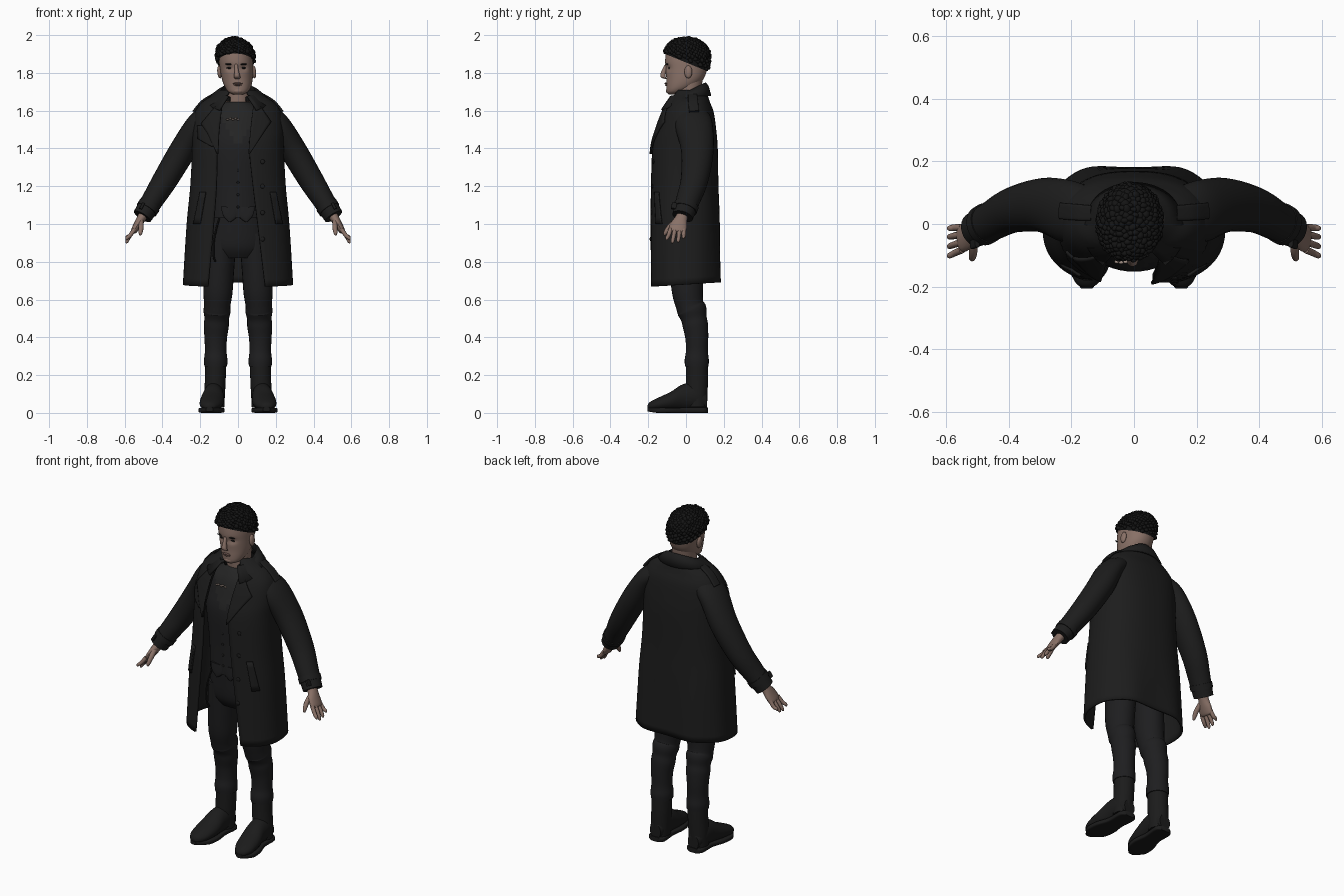
import bpy, bmesh, math, random
from mathutils import Vector, Matrix

random.seed(4)
if "Cube" in bpy.data.objects:
    bpy.data.objects.remove(bpy.data.objects["Cube"])
made = []


def material(name, r, g, b):
    m = bpy.data.materials.new(name)
    m.use_nodes = True
    m.diffuse_color = (r, g, b, 1)
    m.node_tree.nodes["Principled BSDF"].inputs["Base Color"].default_value = (r, g, b, 1)
    return m


COAT = material("coat black", .012, .012, .012)
VEST = material("vest charcoal", .014, .014, .015)
SHIRT = material("shirt grey", .018, .018, .018)
DENIM = material("trouser black", .013, .013, .014)
BOOT = material("boot leather", .011, .011, .011)
HAIR = material("hair black", .007, .007, .007)
SKIN = material("skin", .25, .165, .135)
LIP = material("lip", .17, .1, .085)
METAL = material("pale metal", .35, .27, .23)


def finish(name, bm, mat, solid=0, offset=0):
    bmesh.ops.recalc_face_normals(bm, faces=bm.faces)
    me = bpy.data.meshes.new(name)
    bm.to_mesh(me)
    bm.free()
    me.materials.append(mat)
    ob = bpy.data.objects.new(name, me)
    bpy.context.collection.objects.link(ob)
    if solid:
        mod = ob.modifiers.new("thickness", "SOLIDIFY")
        mod.thickness, mod.offset = solid, offset
    made.append(ob)
    return ob


def spline(rows, steps=5):
    """Smooth interpolation through rows of numbers."""
    out = []
    for i in range(len(rows) - 1):
        a, b, c, d = (rows[max(0, min(len(rows) - 1, i + k))] for k in (-1, 0, 1, 2))
        for j in range(steps):
            t = j / steps
            out.append([q + .5 * t * (r - p + t * (2*p - 5*q + 4*r - s + t * (3*(q - r) + s - p)))
                        for p, q, r, s in zip(a, b, c, d)])
    return out + [list(rows[-1])]


def skin_grid(bm, rings, closed):
    vs = [[bm.verts.new(p) for p in r] for r in rings]
    n = len(vs[0])
    for a, b in zip(vs, vs[1:]):
        for i in range(n if closed else n - 1):
            bm.faces.new((a[i], a[(i + 1) % n], b[(i + 1) % n], b[i]))
    return vs


def power(v, p):
    return math.copysign(abs(v) ** p, v)


def tube(name, rows, mat, ref=(0, 1, 0), axis=None, n=24, p=1):
    """Loft of oval sections; rows hold x, y, z, radius along ref, radius across."""
    rows, rings = spline(rows), []
    for i, (x, y, z, ru, rv) in enumerate(rows):
        nxt, prv = rows[min(i + 1, len(rows) - 1)], rows[max(i - 1, 0)]
        t = Vector(axis) if axis else (Vector(nxt[:3]) - Vector(prv[:3])).normalized()
        u = Vector(ref) - t * t.dot(Vector(ref))
        u.normalize()
        v = t.cross(u)
        rings.append([Vector((x, y, z)) + u * ru * power(math.cos(a), p) + v * rv * power(math.sin(a), p)
                      for a in (math.tau * k / n for k in range(n))])
    bm = bmesh.new()
    vs = skin_grid(bm, rings, True)
    bm.faces.new(vs[0])
    bm.faces.new(vs[-1])
    return finish(name, bm, mat)


def stack(name, rows, mat, n=32, p=1):
    """Upright loft; rows hold z, centre y, half width, half depth."""
    return tube(name, [(0, cy, z, rx, ry) for z, cy, rx, ry in rows], mat, (1, 0, 0), (0, 0, 1), n, p)


def blob(name, loc, size, mat):
    bm = bmesh.new()
    bmesh.ops.create_uvsphere(bm, u_segments=16, v_segments=10, radius=1,
                              matrix=Matrix.Translation(loc) @ Matrix.Diagonal((*size, 1)))
    return finish(name, bm, mat)


# Coat shell: z, half width, front y, back y, right and left opening edges
coat_rows = spline([(.68, .292, -.2, .19, -.16, .145), (1, .272, -.195, .18, -.13, .105),
                    (1.2, .253, -.19, .172, -.115, .08), (1.4, .243, -.18, .168, -.11, .06),
                    (1.5, .243, -.155, .16, -.1, .07), (1.59, .228, -.122, .147, -.09, .085),
                    (1.645, .19, -.092, .127, -.08, .08), (1.68, .135, -.07, .115, -.06, .06),
                    (1.71, .095, -.05, .1, -.04, .04)], 6)
P = .82


def edge_angle(x, rx):
    return math.acos(min(1, abs(x) / rx) ** (1 / P))


rings = []
for z, rx, yf, yb, xr, xl in coat_rows:
    a0, a1 = -edge_angle(xl, rx), math.pi + edge_angle(xr, rx)
    w = max(0, 1.05 - z) / .37
    ring = []
    for k in range(65):
        a = a0 + (a1 - a0) * k / 64
        fold = 1 + .045 * w * math.cos(6 * a) * max(0, math.sin(a))
        y = (yf + yb) / 2 + (yb - yf) / 2 * power(math.sin(a), P) * fold
        ring.append((rx * power(math.cos(a), P), y, z + w * .06 * y))
    rings.append(ring)
bm = bmesh.new()
skin_grid(bm, rings, False)
finish("coat_body", bm, COAT, .012, -1)


def front_y(x, z):
    for a, b in zip(coat_rows, coat_rows[1:]):
        if a[0] <= z <= b[0]:
            t = (z - a[0]) / (b[0] - a[0])
            rx, yf, yb = (a[i] + (b[i] - a[i]) * t for i in (1, 2, 3))
            return (yf + yb) / 2 - (yb - yf) / 2 * math.sin(edge_angle(x, rx)) ** P
    return 0


def patch(name, rows, side, mat=COAT, lift=.008):
    """Cloth plate lying on the coat front; rows hold z, inner x, outer x."""
    pts = []
    for a, b in zip(rows, rows[1:]):
        for j in range(6):
            z, xa, xb = (p + (q - p) * j / 5 for p, q in zip(a, b))
            pts.append([(side * x, front_y(x, z) - lift, z)
                        for x in (xa + (xb - xa) * k / 6 for k in range(7))])
    bm = bmesh.new()
    skin_grid(bm, pts, False)
    bmesh.ops.remove_doubles(bm, verts=bm.verts, dist=.0005)
    finish(name, bm, mat, .009)


# Lapels, storm flap, pockets and buttons
patch("left_lapel", [(1.37, .055, .06), (1.49, .065, .14), (1.54, .07, .175), (1.62, .08, .12)], 1)
patch("right_lapel", [(1.37, .105, .11), (1.48, .1, .16), (1.53, .095, .195), (1.62, .085, .12)], -1)
patch("storm_flap", [(1.41, .12, .14), (1.45, .12, .21), (1.52, .18, .215)], -1, lift=.004)
for s, side in ((1, "left"), (-1, "right")):
    patch(side + "_pocket", [(1, .2, .235), (1.17, .17, .2)], s, lift=.005)
for z in (.92, 1.06, 1.2, 1.33):
    blob("coat_button", (.13, front_y(.13, z) - .004, z), (.012, .005, .012), BOOT)

# Turned-down collar
top, mid, low, foot = [], [], [], []
for k in range(41):
    a = math.radians(-62 + 304 * k / 40)
    c, s = math.cos(a), math.sin(a)
    f = max(0, -s)
    foot.append((.088 * c, .02 + .08 * s, 1.665 + .02 * s))
    top.append((.09 * c, .022 + .083 * s, 1.705 + .04 * s))
    mid.append((.108 * c, .023 + (.092 + .03 * f) * s, 1.7 + .03 * s))
    low.append(((.145 + .07 * f) * c, .023 + (.106 + .075 * f) * s, 1.678 - .085 * f))
bm = bmesh.new()
skin_grid(bm, (foot, top, mid, low), False)
finish("collar", bm, COAT, .01)

# Vest and shirt, coloured by the neckline
torso = stack("vest_and_shirt", [(1.035, -.02, .148, .118), (1.2, -.015, .155, .128), (1.4, -.01, .178, .142),
                                 (1.5, 0, .175, .13), (1.58, .005, .15, .11), (1.625, .01, .1, .088),
                                 (1.645, .012, .07, .072)], VEST, 48)
torso.data.materials.append(SHIRT)
for f in torso.data.polygons:
    x, y, z = f.center
    f.material_index = int(z > 1.59 or (y < 0 and abs(x) < (z - 1.4) * .55))
for k in range(5):
    blob("vest_button", (0, -.146 + .002 * abs(k - 3), 1.09 + .065 * k), (.007, .004, .007), BOOT)
for s in (1, -1):
    tube("vest_point", [(s * .04, -.13, 1.09, .05, .01), (s * .042, -.133, 1.04, .036, .009),
                        (s * .045, -.133, 1.01, .004, .006)], VEST, (1, 0, 0))
for k in range(5):
    blob("pendant_bead", (-.055 + .014 * k, -.121 - .002 * (k % 2), 1.553 + .007 * (k % 2)),
         (.008, .005, .005), METAL)
tube("belt_chain", [(-.1, -.105, 1.03, .005, .005), (-.125, -.115, .93, .005, .005),
                    (-.13, -.11, .84, .005, .005), (-.12, -.1, .8, .005, .005)], BOOT, n=8)

# Trousers
stack("trouser_hips", [(.82, 0, .12, .08), (.88, -.005, .158, .108), (1, -.01, .155, .112),
                       (1.09, -.015, .145, .11)], DENIM)

for s, side in ((1, "left"), (-1, "right")):
    def limb(name, rows, mat, **kw):
        return tube(side + "_" + name, [(s * r[0], *r[1:]) for r in rows], mat, **kw)

    # Legs with gathered knees and ankles
    limb("trouser_leg", [(.088, 0, .95, .1, .082), (.1, .004, .75, .09, .079), (.106, .008, .64, .082, .077),
                         (.11, .02, .57, .074, .07), (.111, .032, .54, .078, .072), (.113, .042, .5, .068, .065),
                         (.115, .05, .46, .067, .066), (.118, .057, .4, .061, .06), (.118, .058, .33, .058, .057),
                         (.118, .057, .28, .064, .062), (.118, .057, .245, .062, .06)], DENIM)
    # Boots
    limb("boot_shaft", [(.118, .058, .27, .057, .055), (.12, .058, .18, .058, .055),
                        (.124, .057, .1, .057, .055), (.126, .056, .03, .055, .053)], BOOT)
    limb("boot_foot", [(.125, .112, .06, .035, .045), (.127, .06, .085, .053, .072), (.131, -.015, .082, .056, .07),
                       (.138, -.08, .062, .063, .05), (.146, -.15, .045, .056, .034),
                       (.15, -.19, .036, .034, .022), (.151, -.203, .032, .012, .01)],
         BOOT, ref=(1, 0, 0), axis=(0, -1, 0))
    limb("boot_sole", [(.125, .116, .014, .03, .014), (.126, .09, .014, .052, .014), (.13, .0, .014, .05, .014),
                       (.138, -.08, .014, .067, .014), (.146, -.15, .014, .06, .014),
                       (.151, -.205, .018, .018, .01)], BOOT, ref=(1, 0, 0), axis=(0, -1, 0), p=.4)
    # Sleeves, cuffs and shoulder straps
    limb("sleeve", [(.14, .03, 1.58, .085, .06), (.21, .04, 1.53, .1, .062), (.29, .06, 1.395, .087, .07),
                    (.385, .045, 1.235, .073, .066), (.45, .012, 1.13, .064, .058),
                    (.507, -.018, 1.04, .056, .052)], COAT)
    limb("cuff_strap", [(.468, .003, 1.1, .066, .06), (.484, -.006, 1.075, .065, .059)], COAT)
    limb("cuff_buckle", [(.5, -.06, 1.11, .014, .008), (.516, -.066, 1.08, .014, .008)], BOOT, p=.4)
    limb("shoulder_strap", [(.135, .035, 1.683, .024, .007), (.19, .038, 1.648, .026, .007),
                            (.235, .042, 1.595, .026, .007)], COAT, p=.5)
    # Hands
    limb("palm", [(.49, -.012, 1.065, .03, .026), (.512, -.025, 1.03, .033, .024), (.532, -.038, .995, .045, .021),
                  (.55, -.046, .965, .045, .017), (.556, -.048, .955, .036, .01)], SKIN, n=16)
    for off, tip in ((-.036, .915), (-.012, .898), (.012, .903), (.034, .922)):
        limb("finger", [(.548, -.046 + off, .972, .012, .012), (.571, -.051 + off * 1.15, .94, .011, .011),
                        (.588, -.056 + off * 1.25, tip + .01, .009, .009),
                        (.591, -.057 + off * 1.25, tip, .004, .004)], SKIN, n=10)
    limb("thumb", [(.515, -.05, 1.015, .016, .015), (.513, -.085, .985, .015, .014),
                   (.516, -.108, .955, .011, .011), (.518, -.114, .94, .004, .004)], SKIN, n=10)

# Head and face
body_count = len(made)
stack("neck", [(1.6, .02, .075, .07), (1.68, .012, .066, .068), (1.78, .015, .07, .075)], SKIN)
head = stack("head", [(1.685, -.06, .026, .03), (1.7, -.052, .052, .05), (1.73, -.024, .071, .08),
                      (1.77, -.005, .082, .099), (1.82, .002, .087, .11), (1.87, .003, .09, .113),
                      (1.92, .003, .086, .106), (1.95, .003, .07, .085), (1.97, .003, .03, .04)], SKIN, 48, .95)
for v in head.data.vertices:
    if v.co.y < 0:
        for ex in (-.036, .036):
            v.co.y += .013 * math.exp(-((v.co.x - ex) / .02) ** 2 - ((v.co.z - 1.826) / .014) ** 2)
tube("nose", [(0, -.1, 1.85, .009, .008), (0, -.113, 1.82, .01, .012), (0, -.122, 1.79, .015, .014),
              (0, -.118, 1.775, .017, .012), (0, -.105, 1.768, .012, .006)],
     SKIN, (1, 0, 0), (0, 0, 1), 12)
blob("upper_lip", (0, -.106, 1.744, ), (.026, .007, .005), LIP)
blob("lower_lip", (0, -.105, 1.736), (.022, .007, .005), LIP)
blob("chin", (0, -.086, 1.705), (.03, .02, .017), SKIN)
for s in (1, -1):
    blob("eye", (s * .036, -.09, 1.826), (.016, .004, .005), HAIR)
    blob("eyebrow", (s * .038, -.1, 1.846), (.021, .006, .004), HAIR)
    blob("ear", (s * .091, .012, 1.805), (.012, .021, .034), SKIN)

# Hair: trimmed cap covered in curls
slope = Vector((0, .41, 1))


def on_cap(d):
    return Vector((.097 * d.x, .003 + .121 * d.y, 1.885 + (.098 if d.z > 0 else .2) * d.z))


bm = bmesh.new()
bmesh.ops.create_uvsphere(bm, u_segments=32, v_segments=24, radius=1)
for v in bm.verts:
    v.co = on_cap(v.co)
bmesh.ops.bisect_plane(bm, geom=bm.verts[:] + bm.edges[:] + bm.faces[:], plane_co=(0, 0, 1.855),
                       plane_no=slope, clear_inner=True)
finish("hair_cap", bm, HAIR)
bm = bmesh.new()
for k in range(420):
    zz = 1 - 1.5 * (k + .5) / 420
    a, r = 2.39996 * k, math.sqrt(1 - zz * zz)
    p = on_cap(Vector((r * math.cos(a), r * math.sin(a), zz)))
    if slope.dot(p) > 1.866:
        turn = Matrix.Rotation(random.uniform(0, 3), 4, (random.random(), 1, random.random()))
        size = random.uniform(.009, .014)
        bmesh.ops.create_icosphere(bm, subdivisions=2, radius=size,
                                   matrix=Matrix.Translation(p) @ turn @ Matrix.Diagonal((1.2, .8, 1, 1)))
finish("hair_curls", bm, HAIR)

# Slight lean of the head
for ob in made[body_count:]:
    for v in ob.data.vertices:
        v.co.x -= .08 * max(0, v.co.z - 1.72)

for ob in bpy.context.selected_objects:
    ob.select_set(False)
for ob in made:
    ob.select_set(True)
bpy.context.view_layer.objects.active = made[0]
bpy.ops.object.shade_smooth_by_angle(angle=math.radians(45))
